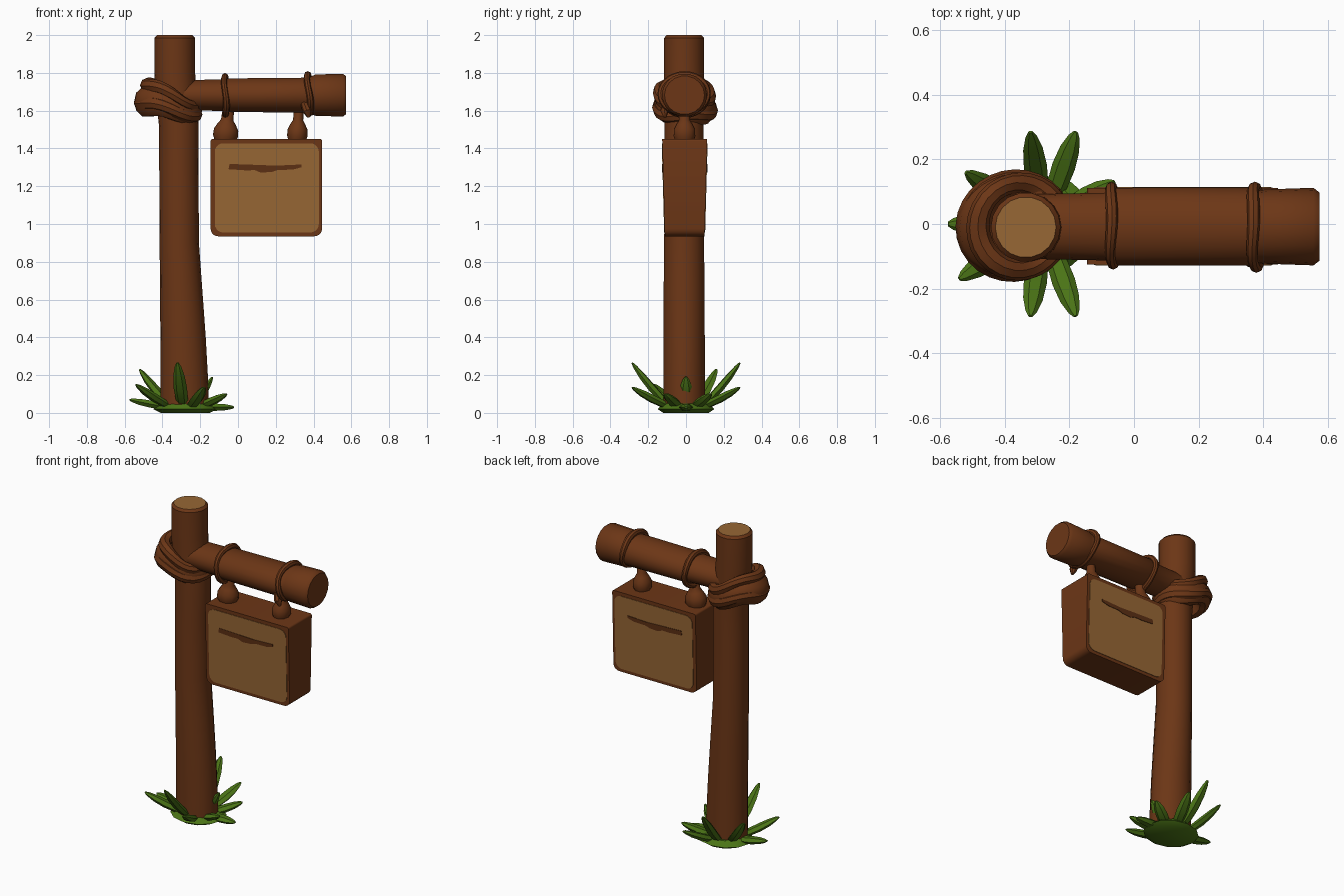
import bpy, bmesh, math
from mathutils import Vector

cube = bpy.data.objects.get("Cube")
if cube:
    bpy.data.objects.remove(cube, do_unlink=True)


def material(name, r, g, b):
    m = bpy.data.materials.new(name)
    m.use_nodes = True
    m.diffuse_color = (r, g, b, 1)
    m.node_tree.nodes["Principled BSDF"].inputs["Base Color"].default_value = (r, g, b, 1)
    return m


BARK = material("bark brown", 0.15, 0.037, 0.008)
TAN = material("cut wood tan", 0.31, 0.135, 0.035)
CARVE = material("carved dark brown", 0.11, 0.03, 0.007)
GREEN = material("grass green", 0.07, 0.175, 0.008)


def finish(name, bm, mats, angle=40):
    bmesh.ops.recalc_face_normals(bm, faces=bm.faces)
    mesh = bpy.data.meshes.new(name)
    bm.to_mesh(mesh)
    bm.free()
    for m in mats:
        mesh.materials.append(m)
    ob = bpy.data.objects.new(name, mesh)
    bpy.context.collection.objects.link(ob)
    bpy.ops.object.select_all(action='DESELECT')
    ob.select_set(True)
    bpy.context.view_layer.objects.active = ob
    bpy.ops.object.shade_smooth_by_angle(angle=math.radians(angle))
    return ob


def sweep(name, path, radii, up, sides, mats, closed=False, cut_top=False):
    """Sweep an elliptical section (side radius, up radius) along a path."""
    bm = bmesh.new()
    path = [Vector(p) for p in path]
    n = len(path)
    rings = []
    for i, p in enumerate(path):
        if closed:
            t = path[(i + 1) % n] - path[i - 1]
        else:
            t = path[min(i + 1, n - 1)] - path[max(i - 1, 0)]
        t.normalize()
        s = t.cross(Vector(up)).normalized()
        u = s.cross(t)
        a, b = radii[i]
        angles = [2 * math.pi * k / sides for k in range(sides)]
        rings.append([bm.verts.new(p + s * a * math.cos(w) + u * b * math.sin(w))
                      for w in angles])
    for i in range(n if closed else n - 1):
        r, q = rings[i], rings[(i + 1) % n]
        for k in range(sides):
            j = (k + 1) % sides
            bm.faces.new((r[k], r[j], q[j], q[k]))
    if not closed:
        bm.faces.new(rings[0])
        end = bm.faces.new(rings[-1])
        if cut_top:
            end.material_index = 1
    return finish(name, bm, mats)


def loop(name, centre, radii, tube, axis, slope, wobble=0.0, sides=8):
    """Closed rope ring round an upright ('z') or sideways ('x') log."""
    path, sizes = [], []
    for k in range(28):
        w = 2 * math.pi * k / 28
        c, s = math.cos(w), math.sin(w)
        lift = slope * c + wobble * math.sin(3 * w + 1)
        offset = (radii[0] * c, radii[1] * s, lift) if axis == 'z' else (lift, radii[0] * s, radii[1] * c)
        path.append(Vector(centre) + Vector(offset))
        f = 1 + 0.1 * math.sin(2 * w + 0.6)
        sizes.append((tube[0] * f, tube[1] * f))
    up = (0, 0, 1) if axis == 'z' else (1, 0, 0)
    return sweep(name, path, sizes, up, sides, [BARK], closed=True)


# Post: flared foot, slight lean, bevelled top with a pale cut end
post = [(0.01, -0.283, 0.128, 0.112), (0.15, -0.284, 0.127, 0.112), (0.4, -0.291, 0.12, 0.111),
        (0.65, -0.301, 0.112, 0.11), (0.9, -0.311, 0.104, 0.107), (1.3, -0.313, 0.104, 0.105),
        (1.52, -0.313, 0.105, 0.105), (1.65, -0.325, 0.107, 0.106), (1.8, -0.335, 0.108, 0.107),
        (1.985, -0.335, 0.108, 0.107), (2.0, -0.335, 0.094, 0.094)]
sweep("post", [(x, -0.01, z) for z, x, a, b in post], [(a, b) for z, x, a, b in post],
      (0, 1, 0), 18, [BARK, TAN], cut_top=True)

# Beam: thin at the post, thicker past each rope
beam = [(-0.32, 0.1, 0.08), (-0.075, 0.105, 0.085), (-0.055, 0.12, 0.09), (0.365, 0.121, 0.094),
        (0.385, 0.112, 0.1), (0.41, 0.115, 0.111), (0.555, 0.12, 0.115), (0.573, 0.106, 0.102)]
sweep("beam", [(x, -0.008, 1.682) for x, a, b in beam], [(a, b) for x, a, b in beam],
      (0, 0, 1), 18, [BARK])

# Rope wrapped round the joint
loop("wrap_body", (-0.37, -0.005, 1.625), (0.122, 0.112), (0.055, 0.075), 'z', -0.03, 0.008, 10)
loop("wrap_upper_strand", (-0.355, -0.008, 1.685), (0.128, 0.135), (0.034, 0.034), 'z', -0.06, 0.012)
loop("wrap_lower_strand", (-0.37, -0.005, 1.61), (0.146, 0.142), (0.034, 0.036), 'z', -0.04, 0.012)

# Ropes round the beam and their hanging knots
loop("inner_rope", (-0.067, -0.005, 1.68), (0.119, 0.1), (0.018, 0.017), 'x', -0.005, 0.004)
loop("outer_rope", (0.376, -0.01, 1.69), (0.124, 0.1), (0.018, 0.018), 'x', -0.01, 0.004)
knot = [(1.435, 0.8), (1.465, 1.0), (1.5, 0.98), (1.53, 0.72), (1.55, 0.5), (1.62, 0.45)]
for name, x, lean, size in (("inner_knot", -0.07, 0.02, 0.066), ("outer_knot", 0.312, 0.01, 0.054)):
    sweep(name, [(x + lean * (z - 1.435) / 0.18, -0.008, z) for z, f in knot],
          [(size * f, 0.06 * f) for z, f in knot], (0, 1, 0), 10, [BARK])
sweep("rope_tail", [(0.35, -0.1, 1.64), (0.365, -0.115, 1.6), (0.375, -0.11, 1.565)],
      [(0.02, 0.02), (0.024, 0.022), (0.008, 0.008)], (0, 1, 0), 8, [BARK])


# Sign board: a slab slightly thicker at the top
def depth(z, side):
    return -0.007 + side * (0.105 + 0.014 * (z - 0.935) / 0.515)


def rounded(x0, x1, z0, z1, low, high):
    corners = ((x1, z0, -1, 1, low, -90), (x1, z1, -1, -1, high, 0),
               (x0, z1, 1, -1, high, 90), (x0, z0, 1, 1, low, 180))
    pts = []
    for x, z, sx, sz, r, start in corners:
        for k in range(6):
            w = math.radians(start + 18 * k)
            pts.append((x + sx * r + r * math.cos(w), z + sz * r + r * math.sin(w)))
    return pts


def slab(name, outline, mat, layers):
    """Loft an x-z outline through (side, extra depth) layers."""
    bm = bmesh.new()
    rings = [[bm.verts.new((x, depth(z, side) + extra, z)) for x, z in outline]
             for side, extra in layers]
    for a, b in zip(rings, rings[1:]):
        for k in range(len(outline)):
            j = (k + 1) % len(outline)
            bm.faces.new((a[k], a[j], b[j], b[k]))
    bm.faces.new(rings[0])
    bm.faces.new(rings[-1])
    return finish(name, bm, [mat], 30)


slab("sign_board", rounded(-0.145, 0.445, 0.935, 1.45, 0.04, 0.012), BARK, [(-1, 0), (1, 0)])
scratch = [(-0.05, 1.29), (0.04, 1.284), (0.09, 1.285), (0.12, 1.272), (0.18, 1.276), (0.21, 1.286),
           (0.29, 1.288), (0.335, 1.3), (0.335, 1.315), (0.2, 1.309), (0.1, 1.313), (-0.045, 1.318)]
for word, side in (("front", -1), ("back", 1)):
    slab(word + "_panel", rounded(-0.123, 0.428, 0.955, 1.427, 0.045, 0.045), TAN,
         [(side, -0.002 * side), (side, 0.003 * side)])
    slab(word + "_carving", scratch, CARVE, [(side, 0.001 * side), (side, 0.006 * side)])

# Grass tuft: a low pad and blades curving out to their tips
sweep("grass_pad", [(-0.28, 0, 0), (-0.28, 0, 0.02), (-0.28, 0, 0.05)],
      [(0.13, 0.12), (0.17, 0.15), (0.13, 0.12)], (0, 1, 0), 12, [GREEN])
tips = [(-0.52, 0.16, 0.23), (-0.575, 0.0, 0.07), (-0.54, -0.17, 0.15), (-0.06, 0.13, 0.1),
        (-0.02, 0.0, 0.03), (-0.06, -0.11, 0.1), (-0.135, 0.0, 0.19)]
for side in (-1, 1):
    tips += [(-0.32, 0.285 * side, 0.265), (-0.18, 0.285 * side, 0.135)]
for i, tip in enumerate(tips):
    tip = Vector(tip)
    root = Vector((-0.28, 0, 0.03)).lerp(Vector((tip.x, tip.y, 0.03)), 0.25)
    path, sizes = [], []
    for f, wide in ((0, 0.6), (0.25, 0.9), (0.5, 1), (0.75, 0.85), (0.93, 0.5), (1, 0.2)):
        p = root.lerp(tip, f)
        p.z = root.z + (tip.z - root.z) * f ** 1.25
        path.append(p)
        sizes.append((0.036 * wide, 0.022 * wide))
    sweep("grass_blade_%d" % (i + 1), path, sizes, (0, 0, 1), 6, [GREEN])
